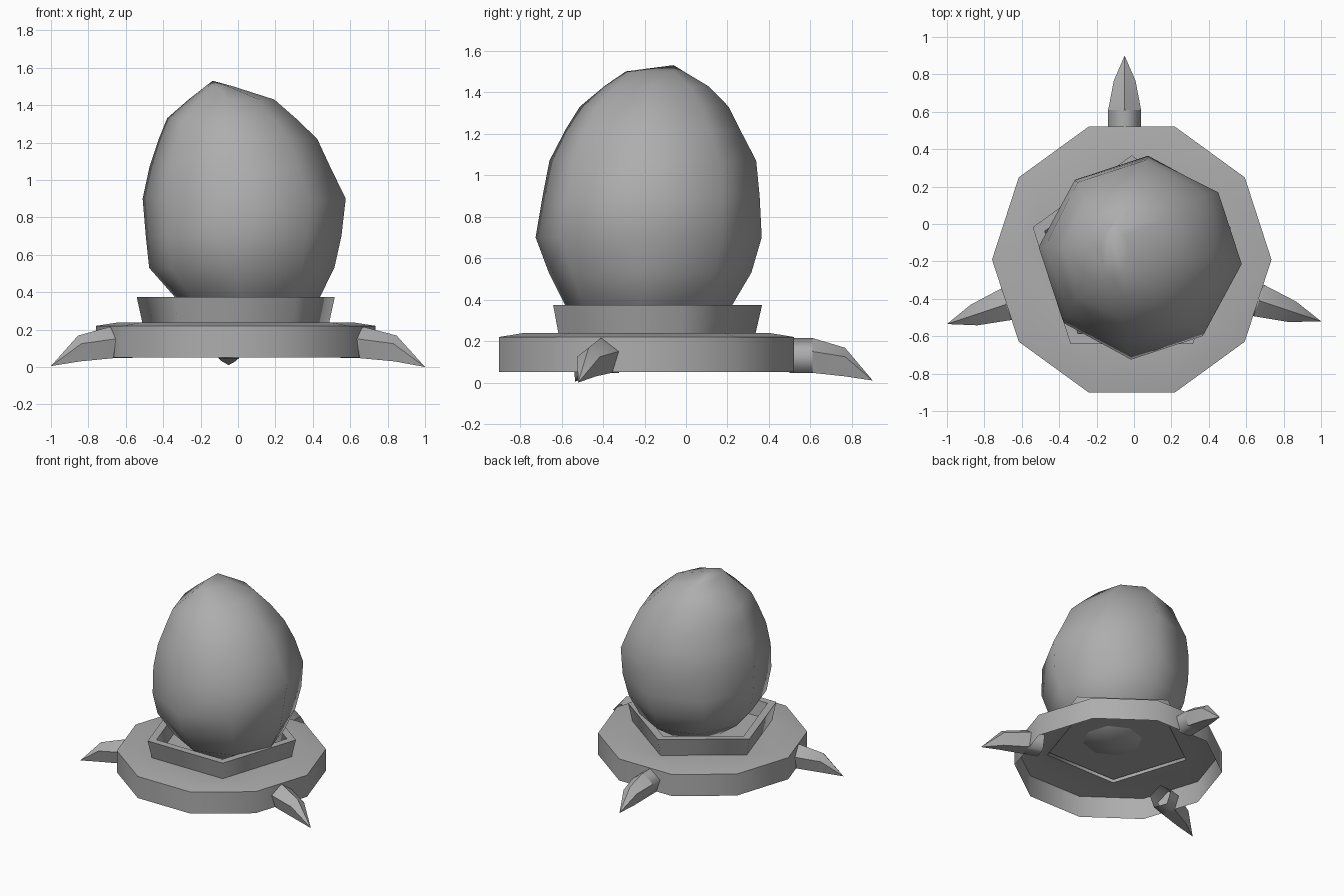
import bpy, bmesh
from math import pi, sin, cos, radians
from mathutils import Vector

if "Cube" in bpy.data.objects:
    bpy.data.objects.remove(bpy.data.objects["Cube"])

C = Vector((-0.012, -0.19, 0))     # axis of the stand

grey = bpy.data.materials.new("dark_grey")
grey.diffuse_color = (0.42, 0.42, 0.42, 1)
grey.use_nodes = True
grey.node_tree.nodes["Principled BSDF"].inputs["Base Color"].default_value = grey.diffuse_color


def polygon(n, r, z, start=0.0):
    return [C + Vector((r * cos(start + 2 * pi * i / n), r * sin(start + 2 * pi * i / n), z))
            for i in range(n)]


def with_midpoints(loop):
    out = []
    for i, p in enumerate(loop):
        out += [p, (p + loop[(i + 1) % len(loop)]) / 2]
    return out


def loft(name, loops, angle, cap_end=False, start_tip=None, end_tip=None):
    bm = bmesh.new()
    rows = [[bm.verts.new(p) for p in loop] for loop in loops]
    n = len(rows[0])
    for a, b in zip(rows, rows[1:]):
        for i in range(n):
            j = (i + 1) % n
            bm.faces.new((a[i], a[j], b[j], b[i]))
    if cap_end:
        bm.faces.new(rows[-1])
    for row, tip in ((rows[0], start_tip), (rows[-1], end_tip)):
        if tip is not None:
            t = bm.verts.new(tip)
            for i in range(n):
                bm.faces.new((row[i], row[(i + 1) % n], t))
    bmesh.ops.recalc_face_normals(bm, faces=bm.faces)
    me = bpy.data.meshes.new(name)
    bm.to_mesh(me)
    bm.free()
    me.materials.append(grey)
    ob = bpy.data.objects.new(name, me)
    bpy.context.collection.objects.link(ob)
    bpy.ops.object.select_all(action='DESELECT')
    ob.select_set(True)
    bpy.context.view_layer.objects.active = ob
    bpy.ops.object.shade_smooth_by_angle(angle=radians(angle))


# Ten-sided base, open underneath, with a pentagonal hole in its top
loft("base_disc", [
    polygon(10, 0.747, 0.05),
    polygon(10, 0.747, 0.22),
    polygon(10, 0.63, 0.238),
    with_midpoints(polygon(5, 0.525, 0.238, radians(18))),
], 75)

# Five-sided flared collar with a rim and a sunken floor
p5 = radians(18)
loft("collar", [
    polygon(5, 0.525, 0.236, p5),
    polygon(5, 0.557, 0.375, p5),
    polygon(5, 0.49, 0.375, p5),
    polygon(5, 0.47, 0.258, p5),
    polygon(5, 0.515, 0.256, p5),
], 75, cap_end=True)

# Eight-sided egg, leaning slightly: height, centre x, y, radius x, y
EGG = [(0.26, 0.05, -0.18, 0.23, 0.23),
       (0.375, 0.05, -0.18, 0.39, 0.405),
       (0.53, 0.02, -0.173, 0.497, 0.49),
       (0.70, 0.03, -0.18, 0.525, 0.547),
       (0.90, 0.033, -0.168, 0.545, 0.525),
       (1.07, 0.01, -0.16, 0.485, 0.50),
       (1.22, 0.0, -0.16, 0.425, 0.422),
       (1.33, -0.035, -0.153, 0.345, 0.36),
       (1.43, -0.035, -0.143, 0.23, 0.25),
       (1.50, -0.10, -0.15, 0.075, 0.14)]
turn = radians(-5)
loft("egg", [[Vector((cx + rx * cos(turn + k * pi / 4), cy + ry * sin(turn + k * pi / 4), z))
              for k in range(8)] for z, cx, cy, rx, ry in EGG], 75,
     start_tip=(0.05, -0.18, 0.20), end_tip=(-0.135, -0.06, 1.53))

# Claw feet: pentagonal socket followed by a drooping point
# stations: distance, half width, top, side and bottom heights
SOCKET = (0.088, 0.215, 0.150, 0.047)
KNUCKLE = (0.058, 0.168, 0.125, 0.030)


def claw(name, root, end):
    root, end = Vector(root), Vector(end)
    run = Vector((end.x - root.x, end.y - root.y, 0))
    out = run.normalized()
    side = Vector((-out.y, out.x, 0))

    def section(c, w, top, mid, bot):
        return [c + side * s + Vector((0, 0, z)) for s, z in
                ((0, top), (w, mid), (w * 0.62, bot), (-w * 0.62, bot), (-w, mid))]

    root_loop = section(root, *SOCKET)
    loft(name + "_socket", [section(root - out * 0.11, *SOCKET), root_loop], 75)
    loft(name, [root_loop, section(root + run * 0.54, *KNUCKLE)], 30, end_tip=end)


claw("back_claw", (-0.05, 0.61, 0), (-0.05, 0.90, 0.01))
claw("left_claw", (-0.685, -0.43, 0), (-1.0, -0.535, 0.005))
claw("right_claw", (0.67, -0.41, 0), (1.0, -0.52, 0.0))
